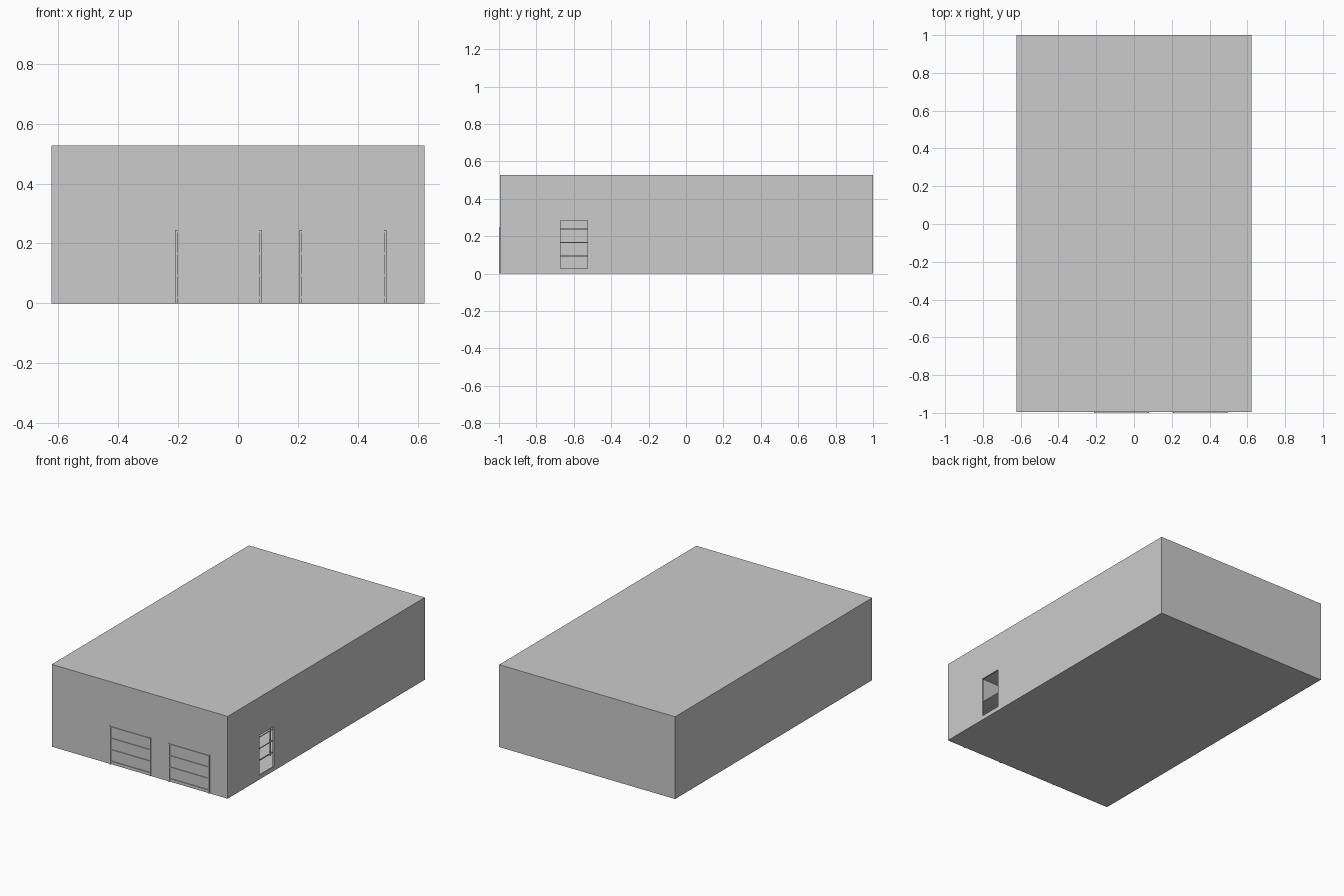
import bpy

if "Cube" in bpy.data.objects:
    bpy.data.objects.remove(bpy.data.objects["Cube"])


def box(name, x0, x1, y0, y1, z0, z1):
    bpy.ops.mesh.primitive_cube_add(
        size=1, location=((x0 + x1) / 2, (y0 + y1) / 2, (z0 + z1) / 2))
    ob = bpy.context.object
    ob.name = name
    ob.scale = (x1 - x0, y1 - y0, z1 - z0)
    bpy.ops.object.transform_apply(location=True, rotation=False, scale=True)
    return ob


W, FRONT, BACK, H, T = 0.623, -0.994, 1.0, 0.527, 0.008
WIN_Y0, WIN_Y1, WIN_Z0, WIN_Z1 = -0.672, -0.527, 0.027, 0.283

# Floor and roof slabs
box("floor", -W, W, FRONT, BACK, 0, T)
box("roof", -W, W, FRONT, BACK, H - T, H)

# Plain walls
box("front_wall", -W, W, FRONT, FRONT + T, T, H - T)
box("back_wall", -W, W, BACK - T, BACK, T, H - T)
box("left_wall", -W, -W + T, FRONT + T, BACK - T, T, H - T)

# Right wall with the open doorway cut through it
right_wall = box("right_wall", W - T, W, FRONT + T, BACK - T, T, H - T)
cutter = box("doorway_cutter", W - 0.05, W + 0.05, WIN_Y0, WIN_Y1, WIN_Z0, WIN_Z1)
cutter.hide_render = True
cutter.hide_viewport = True
cut = right_wall.modifiers.new("doorway", 'BOOLEAN')
cut.operation = 'DIFFERENCE'
cut.solver = 'EXACT'
cut.object = cutter

# Two long storage racks whose ends poke through the front wall
RACK_FRONT, RACK_BACK, RACK_TOP, POST = -1.0, 0.81, 0.245, 0.008
for side, x0, x1 in (("left", -0.211, 0.08), ("right", 0.206, 0.496)):
    for z in (0.016, 0.09, 0.163, 0.236):
        box(side + "_rack_shelf", x0 + 0.002, x1 - 0.002,
            RACK_FRONT + 0.001, RACK_BACK - 0.001, z, z + 0.006)
    for y in (RACK_FRONT, -0.38, 0.11, 0.45, RACK_BACK - POST):
        for x in (x0, x1 - POST):
            box(side + "_rack_post", x, x + POST, y, y + POST, 0, RACK_TOP)
